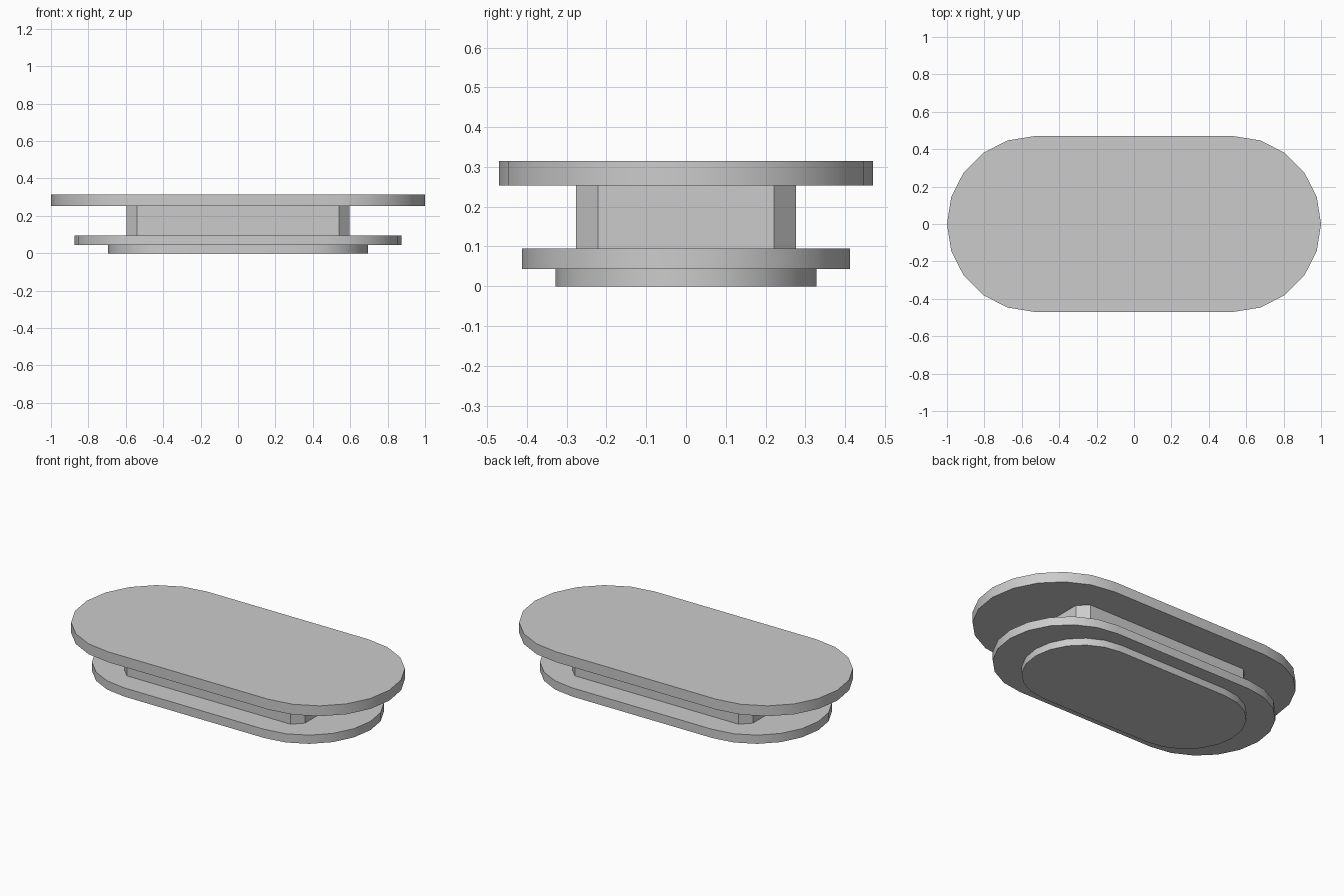
import bpy, bmesh
from math import cos, sin, pi, radians

if "Cube" in bpy.data.objects:
    bpy.data.objects.remove(bpy.data.objects["Cube"])


def prism(name, outline, z0, z1, smooth=False):
    """Extrude a flat outline from z0 up to z1."""
    bm = bmesh.new()
    face = bm.faces.new([bm.verts.new((x, y, z0)) for x, y in outline])
    top = bmesh.ops.extrude_face_region(bm, geom=[face], use_keep_orig=True)["geom"]
    for v in top:
        if isinstance(v, bmesh.types.BMVert):
            v.co.z = z1
    bmesh.ops.recalc_face_normals(bm, faces=bm.faces[:])
    mesh = bpy.data.meshes.new(name)
    bm.to_mesh(mesh)
    bm.free()
    obj = bpy.data.objects.new(name, mesh)
    bpy.context.collection.objects.link(obj)
    if smooth:
        bpy.ops.object.select_all(action='DESELECT')
        obj.select_set(True)
        bpy.context.view_layer.objects.active = obj
        bpy.ops.object.shade_smooth_by_angle(angle=radians(30))
    return obj


def stadium(half_x, half_y, steps=10):
    """Two half circles joined by straight sides."""
    c = half_x - half_y
    arc = [(c + half_y * cos(a), half_y * sin(a))
           for a in (-pi / 2 + pi * i / steps for i in range(steps + 1))]
    return arc + [(-x, -y) for x, y in arc]


def chamfered_rect(hx, hy, c):
    """Rectangle with cut corners."""
    half = [(hx - c, -hy), (hx, -hy + c), (hx, hy - c), (hx - c, hy)]
    return half + [(-x, -y) for x, y in half]


# Stepped foot
prism("foot_plate", stadium(0.695, 0.328), 0.0, 0.043, smooth=True)
prism("base_plate", stadium(0.875, 0.412), 0.043, 0.095, smooth=True)
# Central support
prism("pedestal", chamfered_rect(0.597, 0.277, 0.056), 0.095, 0.253)
# Table top
prism("table_top", stadium(1.0, 0.47), 0.253, 0.315, smooth=True)
